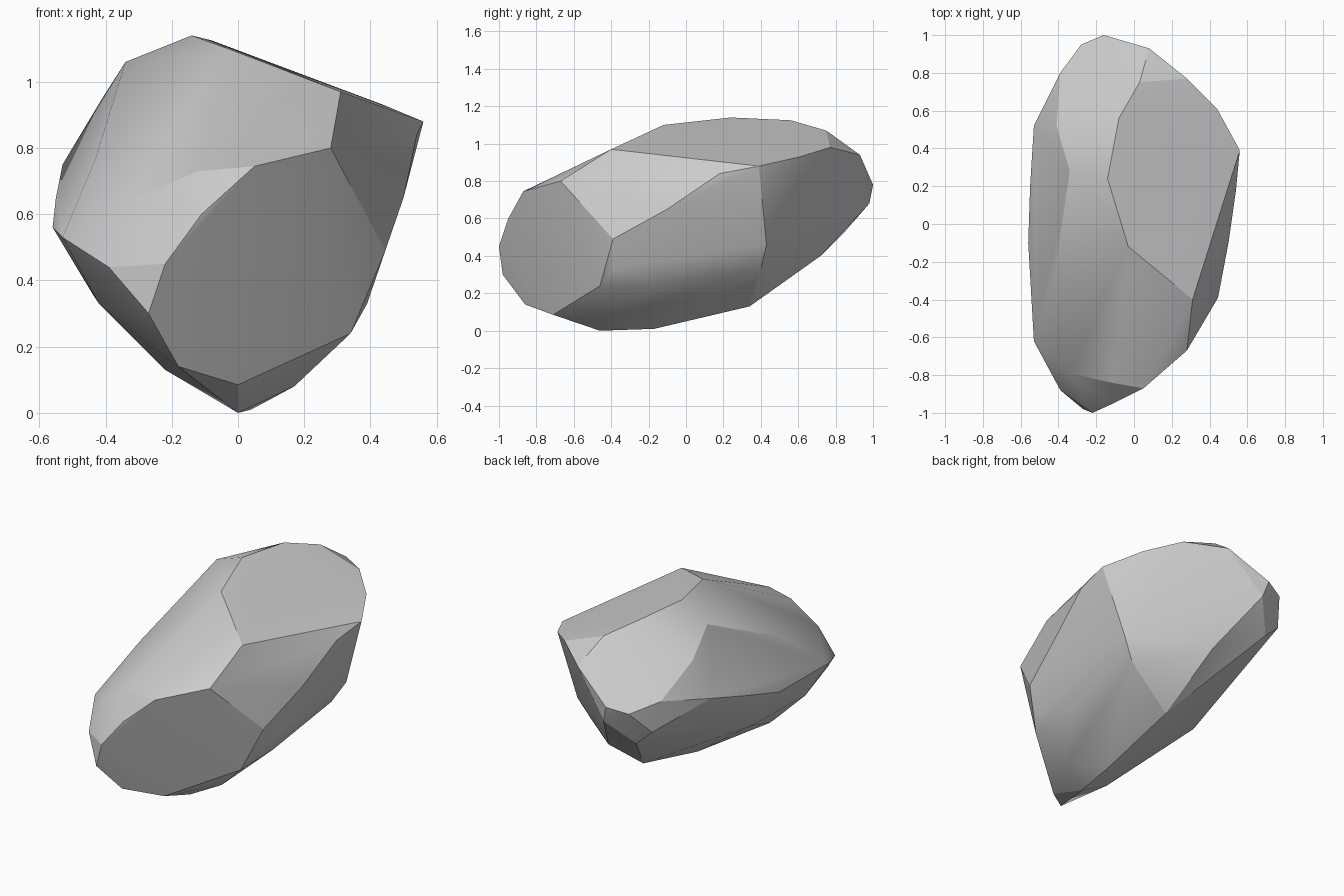
import bpy, bmesh, math

# Key corners of the worn facets, read as (x, y, z)
corners = [
    # front facet rim
    (0.445, -0.39, 0.49), (0.39, -0.39, 0.33), (0.34, -0.46, 0.24), (0.0, -0.71, 0.085),
    (-0.18, -0.86, 0.14), (-0.27, -0.98, 0.30), (-0.22, -1.0, 0.45), (-0.11, -0.95, 0.60),
    (0.05, -0.87, 0.745), (0.28, -0.67, 0.80),
    # sloping top, front part
    (-0.12, -0.84, 0.73), (-0.34, -0.79, 0.64), (-0.53, -0.62, 0.53), (-0.39, -0.88, 0.44),
    (0.31, -0.40, 0.97), (-0.03, -0.12, 1.10), (-0.37, -0.05, 0.91), (-0.43, -0.33, 0.77),
    # crown and right end
    (-0.14, 0.24, 1.14), (-0.34, 0.28, 1.06), (-0.08, 0.56, 1.125), (0.56, 0.39, 0.88),
    (0.50, -0.10, 0.65), (0.54, 0.18, 0.84), (0.44, 0.61, 0.93), (0.28, 0.77, 0.98),
    # back end
    (0.03, 0.75, 1.07), (0.08, 0.93, 0.94), (-0.16, 1.0, 0.78), (-0.28, 0.95, 0.75),
    (-0.36, 0.84, 0.62), (-0.26, 0.85, 0.53), (-0.13, 0.98, 0.68), (-0.39, 0.80, 0.80),
    # left ridge
    (-0.56, -0.10, 0.56), (-0.55, 0.20, 0.65), (-0.53, 0.52, 0.75), (-0.41, 0.52, 0.95),
    # right lower rim
    (0.34, -0.15, 0.245), (0.35, 0.40, 0.33), (0.43, 0.43, 0.46),
    # rounded underside
    (0.0, -0.46, 0.0), (0.04, -0.17, 0.01), (0.17, -0.40, 0.08), (0.05, 0.34, 0.13),
    (0.02, 0.72, 0.40), (-0.22, -0.50, 0.13), (-0.42, -0.55, 0.33), (-0.44, 0.0, 0.36),
]

# Stone body: one faceted hull wrapped around the corners
bm = bmesh.new()
for c in corners:
    bm.verts.new(c)
hull = bmesh.ops.convex_hull(bm, input=bm.verts[:])
loose = {g for g in hull["geom_interior"] + hull["geom_unused"] if isinstance(g, bmesh.types.BMVert)}
bmesh.ops.delete(bm, geom=list(loose), context="VERTS")
bmesh.ops.dissolve_limit(bm, angle_limit=math.radians(2), verts=bm.verts[:], edges=bm.edges[:])
bmesh.ops.recalc_face_normals(bm, faces=bm.faces[:])

mesh = bpy.data.meshes.new("stone")
bm.to_mesh(mesh)
bm.free()
stone = bpy.data.objects.new("stone", mesh)
bpy.context.collection.objects.link(stone)

# Soft shading inside each facet, crisp edges between them
bpy.context.view_layer.objects.active = stone
stone.select_set(True)
bpy.ops.object.shade_smooth_by_angle(angle=math.radians(22))
